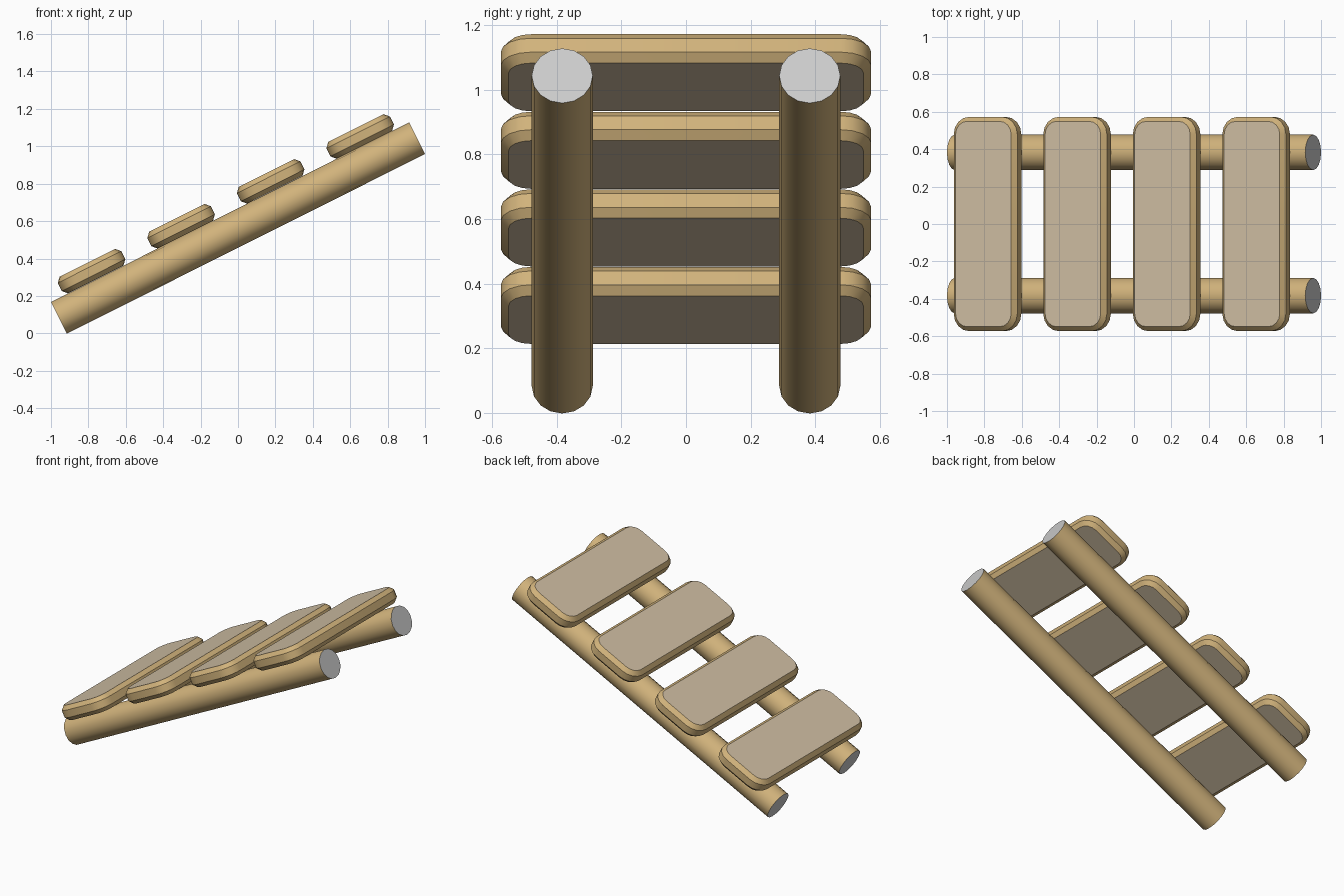
import bpy, bmesh, math
from mathutils import Matrix, Vector

if "Cube" in bpy.data.objects:
    bpy.data.objects.remove(bpy.data.objects["Cube"])

SLOPE = math.atan2(0.96, 1.915)
CENTRE_Z = 0.563
# slope frame: local x runs up the incline, local z is its normal
FRAME = Matrix.Translation((0, 0, CENTRE_Z)) @ Matrix.Rotation(-SLOPE, 4, 'Y')


def material(name, rgb):
    m = bpy.data.materials.new(name)
    m.diffuse_color = (*rgb, 1)
    m.use_nodes = True
    m.node_tree.nodes["Principled BSDF"].inputs["Base Color"].default_value = m.diffuse_color
    return m


bark = material("tan_wood", (0.64, 0.45, 0.20))
cut = material("log_end", (0.80, 0.80, 0.80))
board = material("board_face", (0.63, 0.52, 0.37))


def finish(name, bm, mats, offset):
    bmesh.ops.recalc_face_normals(bm, faces=bm.faces)
    mesh = bpy.data.meshes.new(name)
    bm.to_mesh(mesh)
    bm.free()
    for m in mats:
        mesh.materials.append(m)
    ob = bpy.data.objects.new(name, mesh)
    bpy.context.collection.objects.link(ob)
    ob.matrix_world = FRAME @ Matrix.Translation(offset)
    bpy.ops.object.select_all(action='DESELECT')
    ob.select_set(True)
    bpy.context.view_layer.objects.active = ob
    bpy.ops.object.shade_smooth_by_angle(angle=math.radians(30))
    return ob


def log(name, y):
    bm = bmesh.new()
    bmesh.ops.create_cone(bm, cap_ends=True, segments=16, radius1=0.0945,
                          radius2=0.0945, depth=2.143,
                          matrix=Matrix.Rotation(math.pi / 2, 4, 'Y'))
    for f in bm.faces:
        f.material_index = 1 if len(f.verts) > 4 else 0
    finish(name, bm, [bark, cut], (0, y, 0))


def rounded_ring(bm, hx, hy, r, z, steps=4):
    ring = []
    for i, (sx, sy) in enumerate([(1, 1), (-1, 1), (-1, -1), (1, -1)]):
        for k in range(steps + 1):
            a = math.pi / 2 * (i + k / steps)
            ring.append(bm.verts.new((sx * (hx - r) + r * math.cos(a),
                                      sy * (hy - r) + r * math.sin(a), z)))
    return ring


def plank(name, x):
    # stacked rounded rectangles: (inset, height) gives the chamfered rim
    bm = bmesh.new()
    rings = [rounded_ring(bm, 0.19 - d, 0.573 - d, 0.093 - d, z)
             for d, z in [(0.024, 0.095), (0, 0.121), (0, 0.169), (0.024, 0.195)]]
    n = len(rings[0])
    for a, b in zip(rings, rings[1:]):
        for i in range(n):
            j = (i + 1) % n
            bm.faces.new((a[i], a[j], b[j], b[i]))
    for cap in (rings[0], rings[-1]):
        bm.faces.new(cap).material_index = 1
    finish(name, bm, [bark, board], (x, 0, 0))


# two sloping side logs
log("front_log", -0.383)
log("back_log", 0.383)

# four planks laid across them
for i in range(4):
    plank(f"plank_{i + 1}", (i - 1.5) * 0.5355)
